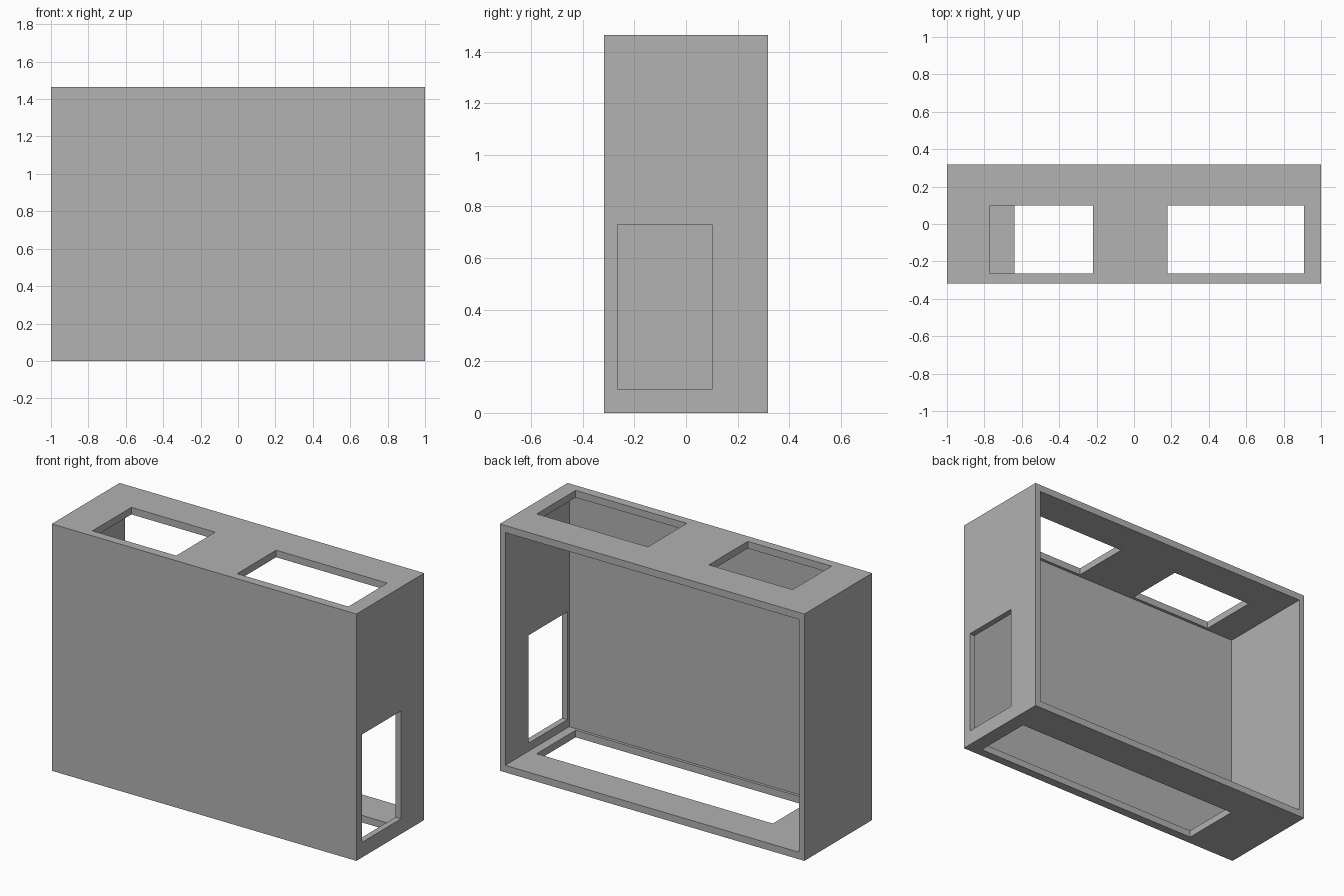
import bpy

default = bpy.data.objects.get("Cube")
if default:
    bpy.data.objects.remove(default, do_unlink=True)

W, D, H = 2.0, 0.636, 1.465      # outer size
SIDE, PLATE = 0.036, 0.042       # upright and horizontal wall thickness
HOLE_Y = (-0.265, 0.10)          # all openings share this depth range
OUT = 0.1                        # cutter overshoot


def box(name, xs, ys, zs):
    """Axis-aligned box spanning the given ranges."""
    bpy.ops.mesh.primitive_cube_add(
        size=1, location=[sum(r) / 2 for r in (xs, ys, zs)])
    obj = bpy.context.object
    obj.name = name
    obj.scale = [r[1] - r[0] for r in (xs, ys, zs)]
    bpy.ops.object.transform_apply(location=True, rotation=False, scale=True)
    return obj


grey = bpy.data.materials.new("plain grey")
grey.use_nodes = True
colour = (0.445, 0.445, 0.445, 1)
grey.diffuse_color = colour
grey.node_tree.nodes["Principled BSDF"].inputs["Base Color"].default_value = colour

# Outer casing
casing = box("open_back_casing", (-W / 2, W / 2), (-D / 2, D / 2), (0, H))
casing.data.materials.append(grey)

# Cavity open at the back, then the openings in top, floor and left wall
top = (H - PLATE - OUT, H + OUT)
cutters = [
    box("cavity_cutter", (-W / 2 + SIDE, W / 2 - SIDE),
        (-D / 2 + SIDE, D / 2 + OUT), (PLATE, H - PLATE)),
    box("top_small_cutter", (-0.77, -0.22), HOLE_Y, top),
    box("top_large_cutter", (0.18, 0.91), HOLE_Y, top),
    box("floor_cutter", (-0.64, 0.91), HOLE_Y, (-OUT, PLATE + OUT / 2)),
    box("side_cutter", (W / 2 - SIDE - OUT / 2, W / 2 + OUT), HOLE_Y, (0.09, 0.73)),
]
bpy.ops.object.select_all(action="DESELECT")
bpy.context.view_layer.objects.active = casing
casing.select_set(True)
for cutter in cutters:
    cutter.hide_render = True
    mod = casing.modifiers.new(cutter.name, "BOOLEAN")
    mod.operation = "DIFFERENCE"
    mod.solver = "EXACT"
    mod.object = cutter
    bpy.ops.object.modifier_apply(modifier=mod.name)
    bpy.data.objects.remove(cutter, do_unlink=True)

for face in casing.data.polygons:
    face.use_smooth = False
    face.material_index = 0
